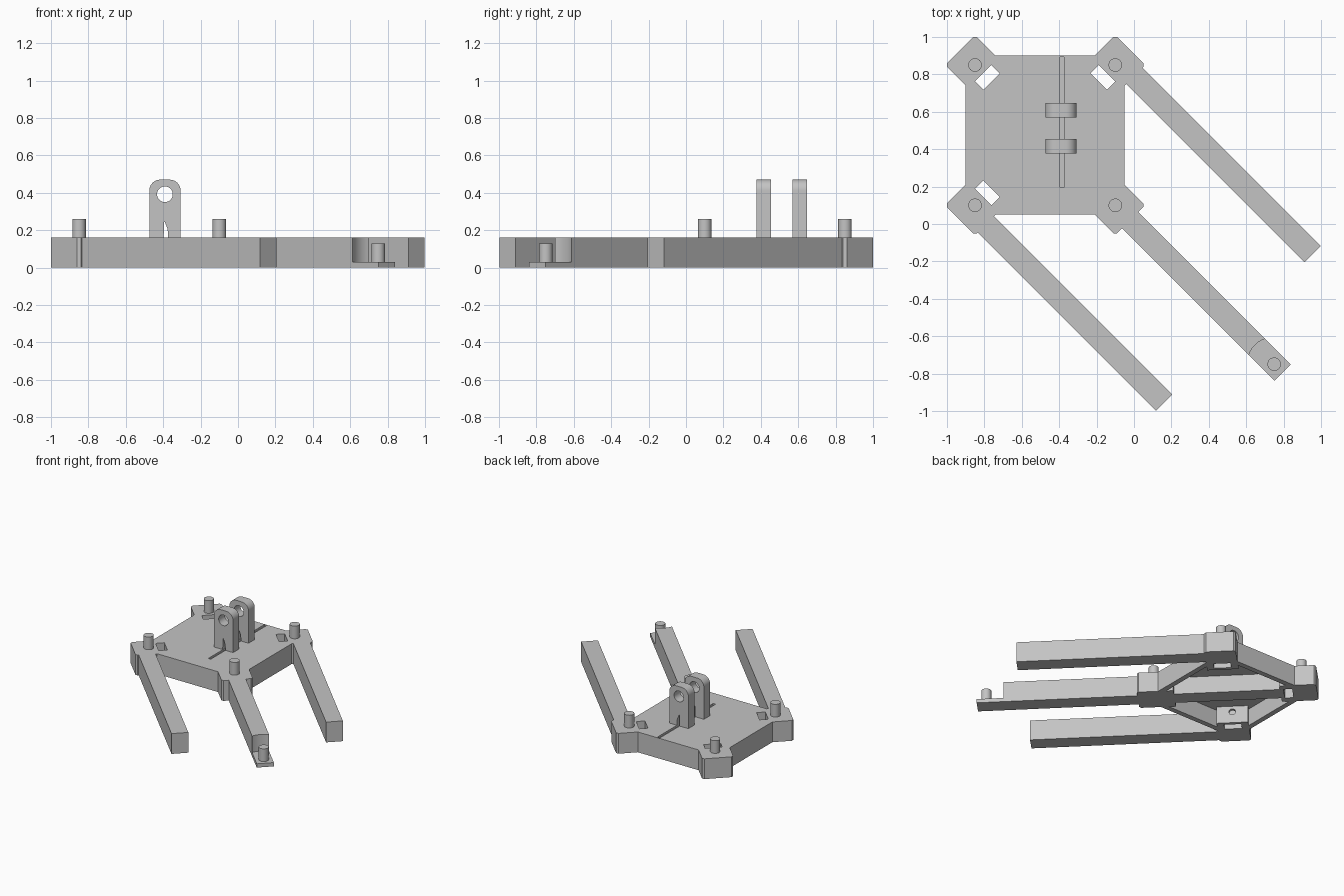
import bpy, bmesh, math
from mathutils import Matrix, Vector

cube = bpy.data.objects.get("Cube")
if cube:
    bpy.data.objects.remove(cube, do_unlink=True)

grey = bpy.data.materials.new("plain grey")
grey.use_nodes = True
colour = (0.55, 0.55, 0.55, 1)
grey.diffuse_color = colour
grey.node_tree.nodes["Principled BSDF"].inputs["Base Color"].default_value = colour

# Diagonal frame: local x runs along the arms, local y across them
DIAG = Matrix.Rotation(-math.pi / 4, 4, "Z")
STRAIGHT = Matrix.Identity(4)
TOP = 0.16
SKIN = 0.025


def prism(name, outline, low, high, matrix=STRAIGHT):
    """Extrude a closed 2D outline from low to high along local z."""
    bm = bmesh.new()
    face = bm.faces.new([bm.verts.new((x, y, low)) for x, y in outline])
    new = bmesh.ops.extrude_face_region(bm, geom=[face])["geom"]
    bmesh.ops.translate(bm, vec=(0, 0, high - low),
                        verts=[v for v in new if isinstance(v, bmesh.types.BMVert)])
    bmesh.ops.recalc_face_normals(bm, faces=bm.faces)
    bm.transform(matrix)
    mesh = bpy.data.meshes.new(name)
    bm.to_mesh(mesh)
    bm.free()
    mesh.materials.append(grey)
    obj = bpy.data.objects.new(name, mesh)
    bpy.context.collection.objects.link(obj)
    return obj


def box(name, x0, x1, y0, y1, low, high, matrix=STRAIGHT):
    return prism(name, [(x0, y0), (x1, y0), (x1, y1), (x0, y1)], low, high, matrix)


def arc(cx, cy, r, start, end, steps):
    angles = [math.radians(start + (end - start) * i / steps) for i in range(steps + 1)]
    return [(cx + r * math.cos(a), cy + r * math.sin(a)) for a in angles]


def disc(name, cx, cy, r, low, high, matrix=STRAIGHT):
    return prism(name, arc(cx, cy, r, 0, 360, 40)[:-1], low, high, matrix)


def activate(obj):
    bpy.ops.object.select_all(action="DESELECT")
    obj.select_set(True)
    bpy.context.view_layer.objects.active = obj


def combine(obj, other, operation):
    """Apply a boolean and remove the second object."""
    activate(obj)
    mod = obj.modifiers.new("combine", "BOOLEAN")
    mod.operation = operation
    mod.solver = "EXACT"
    mod.object = other
    bpy.ops.object.modifier_apply(modifier=mod.name)
    bpy.data.objects.remove(other, do_unlink=True)


def smooth(obj):
    activate(obj)
    bpy.ops.object.shade_smooth_by_angle(angle=math.radians(30))


# Base: a thin-topped square tray, open underneath
base = box("base_plate", -0.9, -0.05, 0.05, 0.9, 0, TOP)
combine(base, box("hollow", -0.86, -0.09, 0.09, 0.86, -0.1, TOP - SKIN), "DIFFERENCE")
combine(base, box("rib", -1.2, -0.14, -0.062, 0.062, 0, TOP, DIAG), "UNION")

# Corner blocks with clipped outer corners, nut slots and pegs
corners = {"back_right": (-0.85, 0.85, 135), "back_left": (-0.1, 0.85, 45),
           "front_right": (-0.85, 0.1, 225), "front_left": (-0.1, 0.1, -45)}
HALF, CLIP = 0.113, 0.014
for name, (x, y, angle) in corners.items():
    place = Matrix.Translation((x, y, 0)) @ Matrix.Rotation(math.radians(angle), 4, "Z")
    outline = [(-0.15, -HALF), (HALF - CLIP, -HALF), (HALF, CLIP - HALF),
               (HALF, HALF - CLIP), (HALF - CLIP, HALF), (-0.15, HALF)]
    combine(base, prism("block", outline, 0, TOP, place), "UNION")
    if name != "front_left":
        combine(base, box("slot", -0.125, -0.062, -0.062, 0.062, -0.1, 0.3, place), "DIFFERENCE")
    if name in ("back_left", "front_right"):
        across = place @ Matrix.Translation((0, 0, 0.09)) @ Matrix.Rotation(-math.pi / 2, 4, "Y")
        combine(base, disc("screw_hole", 0, 0, 0.024, 0.1, 0.2, across), "DIFFERENCE")
    smooth(disc(name + "_peg", x, y, 0.036, TOP - 0.01, 0.26))

# Shallow groove down the top of the plate
combine(base, box("groove", -0.396, -0.374, 0.195, 0.893, TOP - 0.015, 0.3), "DIFFERENCE")
smooth(base)

# Two outer arms, offset outwards from their pegs
for side, name in ((1, "back_left_arm"), (-1, "front_right_arm")):
    inner, outer = sorted((side * 0.5, side * 0.622))
    box(name, -0.64, 0.79, inner, outer, 0, TOP, DIAG)

# Middle arm with a round bite, leaving a thin tip that carries a peg
TIP = 1.06
arm = box("front_left_arm", -0.1, 1.124, -0.062, 0.062, 0, TOP, DIAG)
combine(arm, disc("bite", TIP, 0, 0.145, 0.03, 0.3, DIAG), "DIFFERENCE")
smooth(arm)
smooth(disc("tip_peg", TIP, 0, 0.036, 0.02, 0.13, DIAG))

# Pair of upright lugs with rounded tops, a pin hole and a notch at the foot
UPRIGHT = Matrix.Rotation(math.pi / 2, 4, "X")
LEFT, RIGHT, CROWN, R = -0.474, -0.307, 0.47, 0.058
for y, name in ((0.377, "front_lug"), (0.57, "back_lug")):
    outline = [(LEFT, TOP), (-0.398, TOP), (-0.394, 0.25), (-0.376, 0.205), (-0.374, TOP),
               (RIGHT, TOP)]
    outline += arc(RIGHT - R, CROWN - R, R, 0, 90, 10)
    outline += arc(LEFT + R, CROWN - R, R, 90, 180, 10)
    lug = prism(name, outline, -y - 0.077, -y, UPRIGHT)
    combine(lug, disc("pin_hole", -0.391, 0.392, 0.042, -2, 0, UPRIGHT), "DIFFERENCE")
    smooth(lug)
